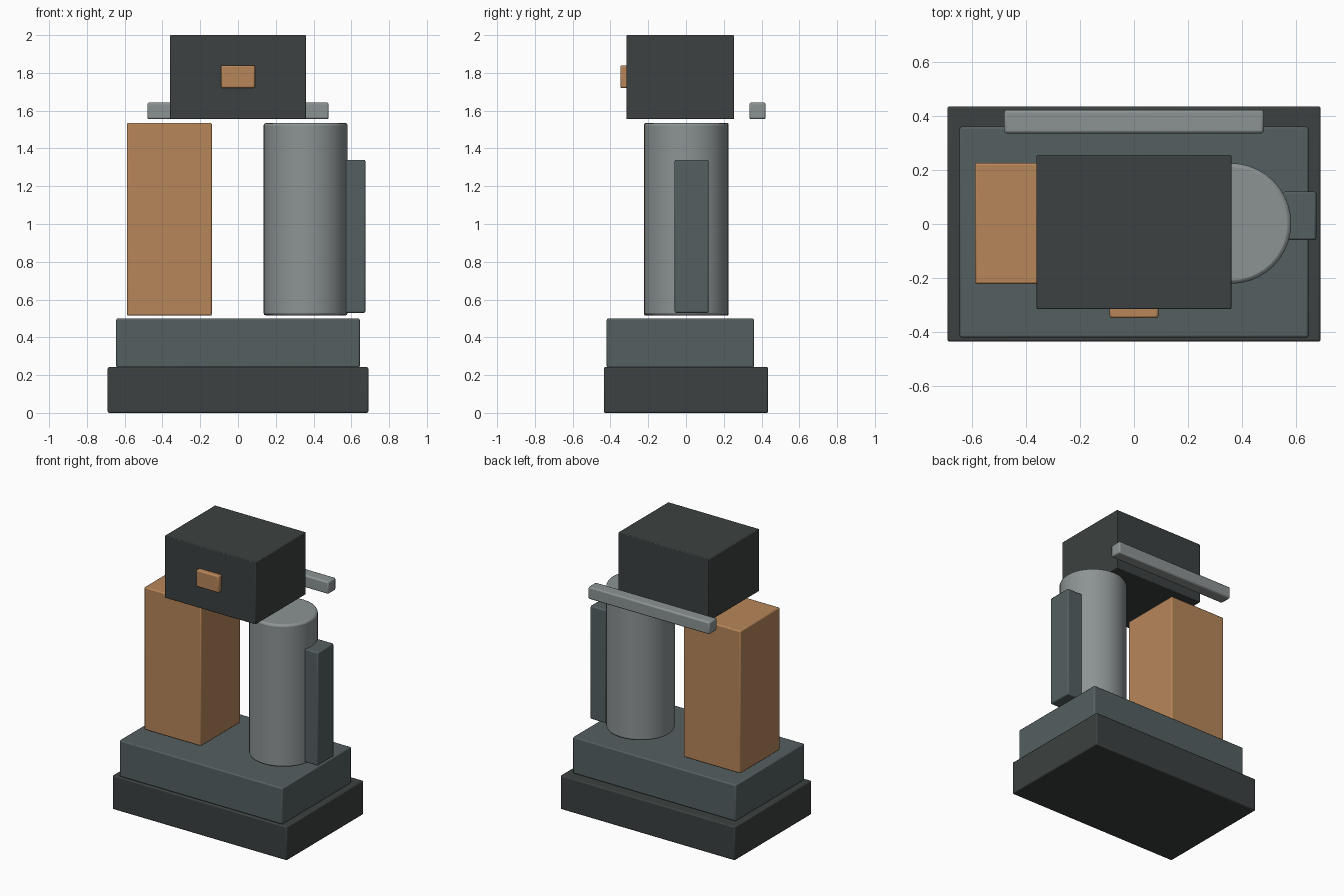
import bpy

if "Cube" in bpy.data.objects:
    bpy.data.objects.remove(bpy.data.objects["Cube"])


def material(name, rgb):
    m = bpy.data.materials.new(name)
    m.diffuse_color = (*rgb, 1.0)
    m.use_nodes = True
    m.node_tree.nodes["Principled BSDF"].inputs["Base Color"].default_value = m.diffuse_color
    return m


DARK = material("charcoal", (0.045, 0.053, 0.052))
SLATE = material("slate", (0.090, 0.115, 0.120))
GREY = material("light_grey", (0.265, 0.295, 0.295))
ORANGE = material("copper_orange", (0.48, 0.24, 0.102))


def finish(obj, name, mat, bevel):
    """Name, colour, soften the edges and shade smooth by angle."""
    obj.name = name
    obj.data.materials.append(mat)
    bpy.ops.object.transform_apply(location=False, rotation=False, scale=True)
    b = obj.modifiers.new("edge", 'BEVEL')
    b.width = bevel
    b.segments = 2
    b.limit_method = 'ANGLE'
    b.angle_limit = 0.7
    bpy.ops.object.shade_smooth_by_angle()


def box(name, mat, x, y, z, bevel=0.008):
    """Box from its (min, max) range on each axis."""
    bpy.ops.mesh.primitive_cube_add(
        size=1, location=[(a + b) / 2 for a, b in (x, y, z)])
    obj = bpy.context.object
    obj.scale = [b - a for a, b in (x, y, z)]
    finish(obj, name, mat, bevel)


# Stepped base
box("base", DARK, (-0.69, 0.69), (-0.435, 0.435), (0, 0.242))
box("plinth", SLATE, (-0.645, 0.645), (-0.42, 0.36), (0.24, 0.5))

# Square column on the left
box("square_column", ORANGE, (-0.588, -0.138), (-0.222, 0.226), (0.515, 1.535))

# Round column on the right, with its side rail
bpy.ops.mesh.primitive_cylinder_add(
    vertices=40, radius=0.223, depth=1.02, location=(0.358, 0.002, 1.025))
finish(bpy.context.object, "round_column", GREY, 0.014)
box("side_rail", SLATE, (0.55, 0.674), (-0.06, 0.12), (0.53, 1.34))

# Upper block, front button and rear bar
box("upper_block", DARK, (-0.36, 0.36), (-0.315, 0.255), (1.555, 2.0), 0.005)
box("front_button", ORANGE, (-0.09, 0.09), (-0.348, -0.305), (1.72, 1.84))
box("rear_bar", GREY, (-0.48, 0.48), (0.335, 0.422), (1.555, 1.643), 0.01)
